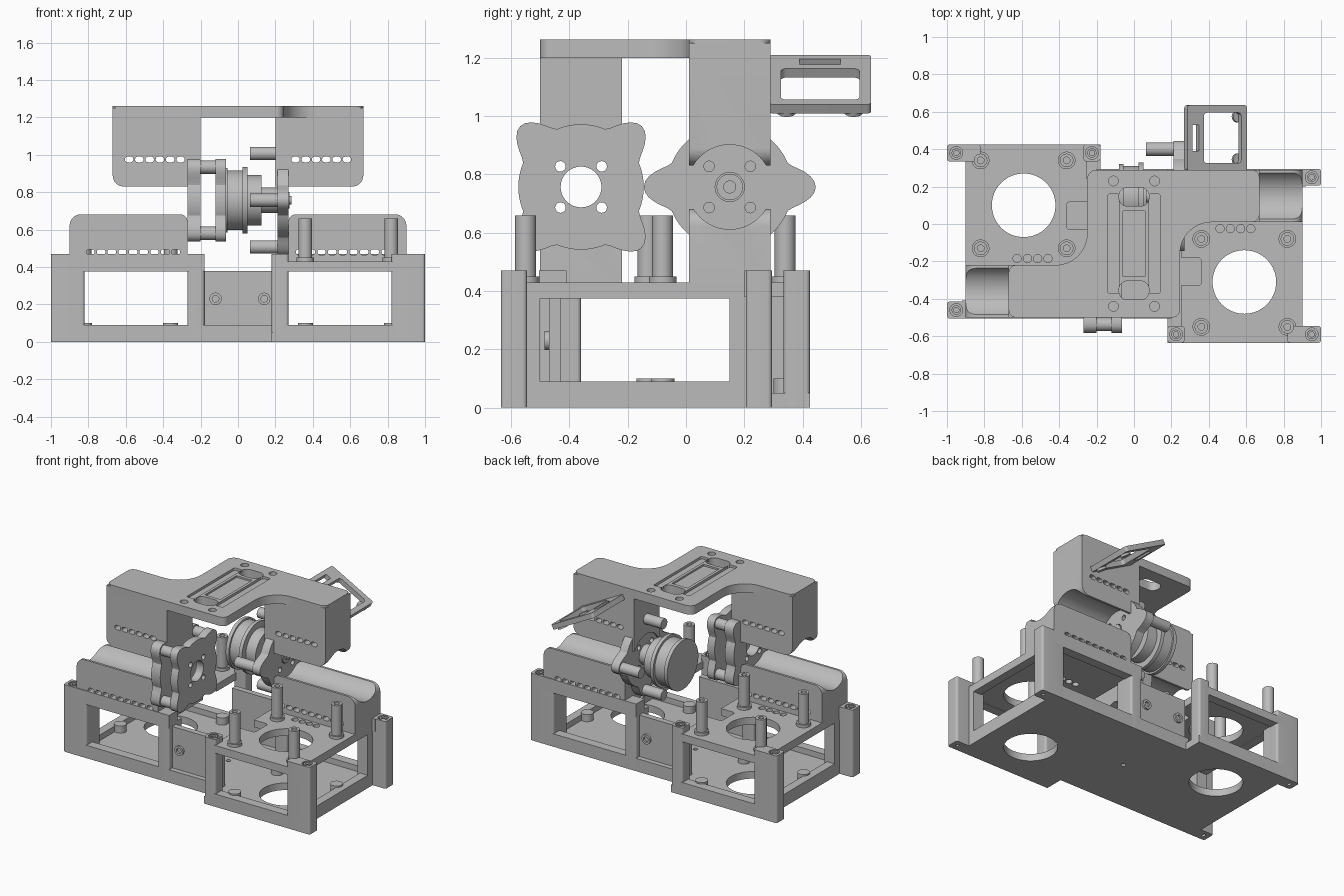
import bpy, bmesh, math
from mathutils import Matrix, Vector

cube = bpy.data.objects.get("Cube")
if cube:
    bpy.data.objects.remove(cube, do_unlink=True)

GREY = (0.5, 0.5, 0.5, 1)
mat = bpy.data.materials.new("light_grey_plastic")
mat.use_nodes = True
mat.diffuse_color = GREY
mat.node_tree.nodes["Principled BSDF"].inputs["Base Color"].default_value = GREY

PIVOT_Y = -0.105                      # the assembly repeats, half a turn about this line
RIGHT_Y, LEFT_Y, AXIS_Z = 0.15, -0.36, 0.757
parts = []


def prism(name, pts, a, b, axis="z"):
    """Extrude a 2D outline from a to b along an axis."""
    place = {"z": lambda u, v, w: (u, v, w),
             "y": lambda u, v, w: (u, w, v),
             "x": lambda u, v, w: (w, u, v)}[axis]
    bm = bmesh.new()
    low = [bm.verts.new(place(u, v, a)) for u, v in pts]
    high = [bm.verts.new(place(u, v, b)) for u, v in pts]
    bm.faces.new(low)
    bm.faces.new(high)
    for i in range(len(pts)):
        j = (i + 1) % len(pts)
        bm.faces.new((low[i], low[j], high[j], high[i]))
    bmesh.ops.recalc_face_normals(bm, faces=bm.faces)
    me = bpy.data.meshes.new(name)
    bm.to_mesh(me)
    bm.free()
    ob = bpy.data.objects.new(name, me)
    bpy.context.collection.objects.link(ob)
    me.materials.append(mat)
    parts.append(ob)
    return ob


def rounded(corners):
    """Outline with right-angled corners (u, v, radius) turned into arcs."""
    out = []
    for i, (u, v, r) in enumerate(corners):
        p = Vector((u, v))
        d1 = (Vector(corners[i - 1][:2]) - p).normalized()
        d2 = (Vector(corners[(i + 1) % len(corners)][:2]) - p).normalized()
        if r == 0:
            out.append((u, v))
            continue
        for k in range(9):
            t = k / 8 * math.pi / 2
            q = p + r * (d1 + d2) - r * (d2 * math.cos(t) + d1 * math.sin(t))
            out.append((q.x, q.y))
    return out


def rect(u0, u1, v0, v1, r=0.0):
    return rounded([(u0, v0, r), (u1, v0, r), (u1, v1, r), (u0, v1, r)])


def circle(u, v, r, n=40):
    return [(u + r * math.cos(2 * math.pi * k / n), v + r * math.sin(2 * math.pi * k / n))
            for k in range(n)]


def box(name, x0, x1, y0, y1, z0, z1, r=0.0):
    return prism(name, rect(x0, x1, y0, y1, r), z0, z1)


def cut(ob, cutters):
    for c in cutters:
        m = ob.modifiers.new("cut", "BOOLEAN")
        m.operation, m.object, m.solver = "DIFFERENCE", c, "EXACT"
    bpy.context.view_layer.update()
    dg = bpy.context.evaluated_depsgraph_get()
    me = bpy.data.meshes.new_from_object(ob.evaluated_get(dg))
    ob.modifiers.clear()
    ob.data = me
    for c in cutters:
        parts.remove(c)
        bpy.data.objects.remove(c, do_unlink=True)
    return ob


def slots(x0, count, pitch, z, y0, y1):
    return [prism("slot", rect(x0 + i * pitch, x0 + i * pitch + 0.045, z - 0.015, z + 0.015, 0.014),
                  y0, y1, "y") for i in range(count)]


# ---- half of the base, arm and cradle ----
corners = [(0.36, -0.08), (0.36, -0.55), (0.82, -0.08), (0.82, -0.55)]
deck = box("deck", 0.25, 0.9, -0.635, 0.295, 0.38, 0.43)
cut(deck, [prism("hole", circle(0.59, -0.31, 0.17, 64), 0.3, 0.5),
           box("notch", 0.2, 0.36, -0.33, -0.18, 0.3, 0.5, 0.02)]
    + [prism("hole", circle(0.46 + i * 0.055, -0.025, 0.022, 20), 0.3, 0.5) for i in range(4)])
box("deck_ledge", 0.18, 0.92, 0.2, 0.295, 0.38, 0.47)
for i, (x, y) in enumerate(corners):
    cut(prism(f"standoff_{i}", circle(x, y, 0.036, 28), 0.42, 0.66),
        [prism("bore", circle(x, y, 0.018, 16), 0.5, 0.7)])
    prism(f"standoff_collar_{i}", circle(x, y, 0.047, 28), 0.42, 0.45)
    prism(f"floor_boss_{i}", circle(x, y, 0.04, 28), 0.04, 0.1)

# corner ears with screw bores
for label, x0, x1, y0, y1, bx, by in (("front_outer", 0.82, 1, -0.635, -0.545, 0.95, -0.59),
                                      ("back_outer", 0.82, 1, 0.205, 0.295, 0.95, 0.25),
                                      ("front_inner", 0.18, 0.27, -0.635, -0.545, 0.225, -0.59)):
    ear = box(f"{label}_post", x0, x1, y0, y1, 0, 0.47, 0.015)
    cut(ear, [prism("bore", circle(bx, by, 0.034, 24), 0.45, 0.5),
              prism("bore", circle(bx, by, 0.018, 16), -0.1, 0.04)])
    cut(prism(f"{label}_screw_ring", circle(bx, by, 0.025, 24), 0.42, 0.468),
        [prism("bore", circle(bx, by, 0.014, 16), 0.44, 0.5)])
box("front_side_post", 0.82, 0.9, -0.6, -0.5, 0, 0.4)
box("back_side_post", 0.82, 0.9, 0.15, 0.25, 0, 0.4)
box("back_inner_post", 0.18, 0.27, 0.15, 0.295, 0, 0.4, 0.015)

# rails round the openings
for z0, z1, label in ((0, 0.09, "lower"), (0.375, 0.43, "upper")):
    box(f"{label}_front_rail", 0.2, 0.95, -0.635, -0.57, z0, z1)
    box(f"{label}_back_rail", 0.2, 0.95, 0.23, 0.295, z0, z1)
    box(f"{label}_side_rail", 0.84, 0.9, -0.6, 0.25, z0, z1)
box("middle_rail", -0.2, 0.2, 0.22, 0.295, 0, 0.09)
box("middle_wall", -0.2, 0.2, 0.22, 0.26, 0.04, 0.38)
for i, x in enumerate((0.12, -0.14)):
    cut(prism(f"wall_screw_{i}", circle(x, 0.23, 0.033, 24), 0.25, 0.275, "y"),
        [prism("bore", circle(x, 0.23, 0.018, 16), 0.262, 0.3, "y")])

# cradle block with a round trough
cradle = prism("cradle", rounded([(0.27, 0.4, 0), (0.9, 0.4, 0), (0.9, 0.682, 0.06), (0.27, 0.682, 0.04)]),
               0.01, 0.29, "y")
cut(cradle, [prism("trough", circle(RIGHT_Y, AXIS_Z, 0.145, 64), 0, 1.2, "x")]
    + slots(0.31, 9, 0.057, 0.48, -0.1, 0.4))

# hanging arm with matching trough
arm = prism("arm", rounded([(0.2, 0.83, 0), (0.67, 0.83, 0.06), (0.67, 1.25, 0), (0.2, 1.25, 0)]),
            0.01, 0.29, "y")
cut(arm, [prism("trough", circle(RIGHT_Y, AXIS_Z, 0.145, 64), 0, 1.2, "x")]
    + slots(0.285, 6, 0.055, 0.975, -0.1, 0.4))

# second half by a half turn
turn = Matrix.Translation((0, PIVOT_Y, 0)) @ Matrix.Rotation(math.pi, 4, "Z") @ Matrix.Translation((0, -PIVOT_Y, 0))
for ob in list(parts):
    twin = ob.copy()
    twin.data = ob.data.copy()
    twin.data.transform(turn)
    ob.name, twin.name = "right_" + ob.name, "left_" + ob.name
    bpy.context.collection.objects.link(twin)
    parts.append(twin)

# floor
floor = prism("floor", [(0.18, -0.635), (0.9, -0.635), (0.9, 0.295), (-0.18, 0.295),
                        (-0.18, 0.425), (-0.9, 0.425), (-0.9, -0.505), (0.18, -0.505)], 0, 0.05)
cut(floor, [prism("hole", circle(0.59, -0.31, 0.17, 64), -0.1, 0.2),
            prism("hole", circle(-0.59, 0.1, 0.17, 64), -0.1, 0.2),
            prism("hole", circle(0, PIVOT_Y, 0.015, 16), -0.1, 0.2)])

# bridge joining both arms
bridge = prism("bridge", rounded([(-0.67, -0.5, 0.04), (0.245, -0.5, 0.04), (0.245, 0.01, 0.17), (0.67, 0.01, 0.04),
                                  (0.67, 0.29, 0.04), (-0.25, 0.29, 0.05), (-0.25, -0.22, 0.17), (-0.67, -0.22, 0.04)]),
               1.2, 1.262)
cutters = []
for s in (-1, 1):
    y = PIVOT_Y + s * 0.25
    cutters += [box("slot", -0.08, 0.08, y - 0.05, y + 0.05, 1.1, 1.4, 0.045),
                box("groove", s * 0.11 - 0.03, s * 0.11 + 0.03, -0.37, 0.16, 1.245, 1.3, 0.01)]
    for x in (-0.11, 0.11):
        cutters.append(prism("bore", circle(x, PIVOT_Y + s * 0.335, 0.026, 24), 1.23, 1.3))
cutters.append(box("recess", -0.06, 0.06, -0.28, 0.07, 1.25, 1.3))
cut(bridge, cutters)


# lobed flange pairs on the two axes
def flange(name, cy, x0, x1, phase, bore):
    outline = []
    for k in range(96):
        a = 2 * math.pi * k / 96
        r = 0.215 + 0.08 * max(0, math.cos(4 * (a - phase))) ** 1.5
        outline.append((cy + r * math.cos(a), AXIS_Z + r * math.sin(a)))
    holes = [prism("bore", circle(cy, AXIS_Z, bore, 40), x0 - 0.1, x1 + 0.1, "x")]
    for k in range(4):
        a = math.pi / 4 + k * math.pi / 2
        holes.append(prism("bore", circle(cy + 0.1 * math.cos(a), AXIS_Z + 0.1 * math.sin(a), 0.018, 20),
                           x0 - 0.1, x1 + 0.1, "x"))
    return cut(prism(name, outline, x0, x1, "x"), holes)


def spacers(name, cy, x0, x1, phase):
    for k in range(4):
        a = phase + k * math.pi / 2
        prism(f"{name}_{k}", circle(cy + 0.25 * math.cos(a), AXIS_Z + 0.25 * math.sin(a), 0.036, 28), x0, x1, "x")


flange("left_outer_flange", LEFT_Y, -0.27, -0.2, math.pi / 4, 0.075)
flange("left_inner_flange", LEFT_Y, -0.12, -0.065, math.pi / 4, 0.07)
spacers("left_spacer", LEFT_Y, -0.21, -0.11, math.pi / 4)
flange("right_outer_flange", RIGHT_Y, 0.21, 0.27, 0, 0.05)
spacers("right_spacer", RIGHT_Y, 0.065, 0.22, 0)

# pulley, hub and shaft on the right axis
for name, r, x0, x1 in (("pulley_face", 0.172, -0.08, -0.055), ("pulley_drum", 0.16, -0.06, 0.03),
                        ("pulley_rim", 0.178, 0.025, 0.05), ("hub", 0.135, 0.045, 0.125),
                        ("shaft", 0.068, 0.1, 0.255), ("shaft_nose", 0.045, 0.2, 0.275),
                        ("shaft_tip", 0.022, 0.2, 0.285)):
    prism(name, circle(RIGHT_Y, AXIS_Z, r, 64), x0, x1, "x")

# tilted holder frame behind the right arm, with feet on its low edge
length = math.hypot(0.32, 0.17)
holder = [cut(box("holder_frame", 0, length, 0.285, 0.635, -0.035, 0, 0.015),
              [box("window", 0.1, length - 0.035, 0.325, 0.595, -0.1, 0.1, 0.02),
               box("window", 0.03, 0.07, 0.39, 0.53, -0.1, 0.1)])]
for i, y in enumerate((0.345, 0.575)):
    holder.append(prism(f"holder_foot_{i}", circle(length - 0.035, y, 0.032, 24), -0.05, -0.03))
tilt = Matrix.Translation((0.285, 0, 1.21)) @ Matrix.Rotation(math.atan2(0.17, 0.32), 4, "Y")
for ob in holder:
    ob.data.transform(tilt)

bpy.ops.object.select_all(action="DESELECT")
for ob in parts:
    ob.select_set(True)
bpy.context.view_layer.objects.active = parts[0]
bpy.ops.object.shade_smooth_by_angle(angle=math.radians(32))
